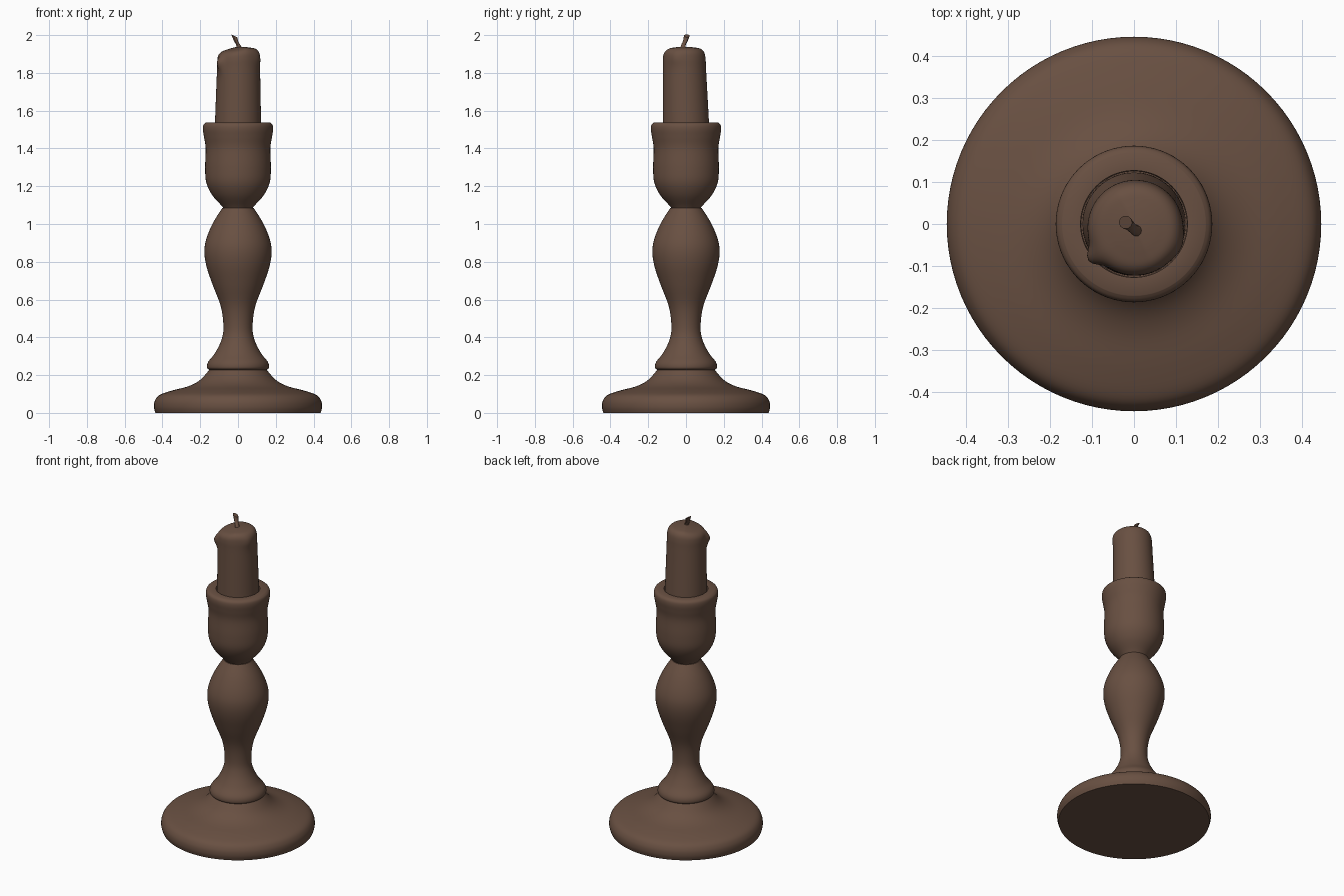
import bpy, bmesh
from math import sin, cos, pi, radians, exp, atan2, hypot
from mathutils import Vector

cube = bpy.data.objects.get("Cube")
if cube:
    bpy.data.objects.remove(cube, do_unlink=True)

brown = bpy.data.materials.new("dark_brown")
brown.use_nodes = True
colour = (0.14, 0.08, 0.054, 1)
brown.diffuse_color = colour
brown.node_tree.nodes["Principled BSDF"].inputs["Base Color"].default_value = colour


def smooth_curve(points, steps=5):
    """Catmull-Rom curve through the points, keeping both ends."""
    p = [Vector(q) for q in points]
    p = [p[0]] + p + [p[-1]]
    out = []
    for a, b, c, d in zip(p, p[1:], p[2:], p[3:]):
        for i in range(steps):
            t = i / steps
            out.append(0.5 * (2 * b + (c - a) * t + (2 * a - 5 * b + 4 * c - d) * t * t
                              + (3 * b - a - 3 * c + d) * t ** 3))
    return out + [p[-1]]


def finish(bm, name):
    bmesh.ops.recalc_face_normals(bm, faces=bm.faces)
    mesh = bpy.data.meshes.new(name)
    bm.to_mesh(mesh)
    bm.free()
    mesh.materials.append(brown)
    ob = bpy.data.objects.new(name, mesh)
    bpy.context.collection.objects.link(ob)
    bpy.ops.object.select_all(action='DESELECT')
    ob.select_set(True)
    bpy.context.view_layer.objects.active = ob
    bpy.ops.object.shade_smooth_by_angle(angle=radians(40))
    return ob


def loft(name, rings):
    """Skin a stack of rings and cap both ends."""
    bm = bmesh.new()
    loops = [[bm.verts.new(co) for co in ring] for ring in rings]
    n = len(loops[0])
    for lo, hi in zip(loops, loops[1:]):
        for i in range(n):
            j = (i + 1) % n
            bm.faces.new((lo[i], lo[j], hi[j], hi[i]))
    bm.faces.new(loops[0][::-1])
    bm.faces.new(loops[-1])
    return finish(bm, name)


def lathe(name, profile, sides=72, shape=lambda co: co):
    angles = [2 * pi * i / sides for i in range(sides)]
    return loft(name, [[shape(Vector((r * cos(a), r * sin(a), z))) for a in angles]
                       for r, z in profile])


# Wide domed foot
lathe("base", smooth_curve([(0.437, 0), (0.445, 0.03), (0.44, 0.065), (0.415, 0.095),
                            (0.35, 0.118), (0.26, 0.142), (0.2, 0.175), (0.15, 0.23)]), 96)

# Turned baluster with its collar
lathe("stem", smooth_curve([(0.152, 0.228), (0.164, 0.24), (0.158, 0.27), (0.123, 0.315),
                            (0.09, 0.38), (0.077, 0.45), (0.09, 0.56), (0.135, 0.68),
                            (0.168, 0.78), (0.178, 0.86), (0.165, 0.93), (0.13, 1.01),
                            (0.083, 1.085)]))

# Candle cup with a flat rim and a socket
cup = smooth_curve([(0.078, 1.085), (0.09, 1.1), (0.138, 1.155), (0.168, 1.22), (0.174, 1.3),
                    (0.171, 1.4), (0.18, 1.46), (0.186, 1.5), (0.183, 1.525), (0.17, 1.537)])
lathe("cup", cup + [Vector((0.127, 1.535)), Vector((0.125, 1.47))])


# Candle: leans forward a little, with a melted lip and a wax drip
def melt(co):
    t = max(0, (co.z - 1.53) / 0.4)
    r, a = hypot(co.x, co.y), atan2(co.y, co.x)
    drip = exp(-((a + 2.53) / 0.2) ** 2) * exp(-((co.z - 1.86) / 0.045) ** 2)
    lump = exp(-((a + 0.4) / 0.3) ** 2) * exp(-((co.z - 1.88) / 0.04) ** 2)
    edge = min(1, r / 0.11)
    grow = 1 + edge * (0.2 * drip + 0.05 * lump)
    sag = 0.022 * t ** 6 * edge * max(0, cos(a + 2.7))
    return Vector((co.x * grow + 0.004 * t, co.y * grow - 0.011 * t, co.z - sag))


lathe("candle", smooth_curve([(0.123, 1.475), (0.122, 1.53), (0.118, 1.68), (0.114, 1.82),
                              (0.113, 1.875), (0.107, 1.908), (0.09, 1.927), (0.06, 1.934),
                              (0.03, 1.937), (0.008, 1.938)]), shape=melt)

# Short bent wick
path = smooth_curve([(0.012, -0.018, 1.92), (0.002, -0.014, 1.945),
                     (-0.01, -0.004, 1.965), (-0.02, 0.004, 1.992)], 4)
rings = []
for k, c in enumerate(path):
    t = k / (len(path) - 1)
    size = 0.016 - 0.004 * sin(pi * t)
    rings.append([c + Vector((size * cos(a), size * sin(a), -0.5 * size * cos(a) * t + 0.004 * t))
                  for a in (2 * pi * i / 10 for i in range(10))])
loft("wick", rings)
